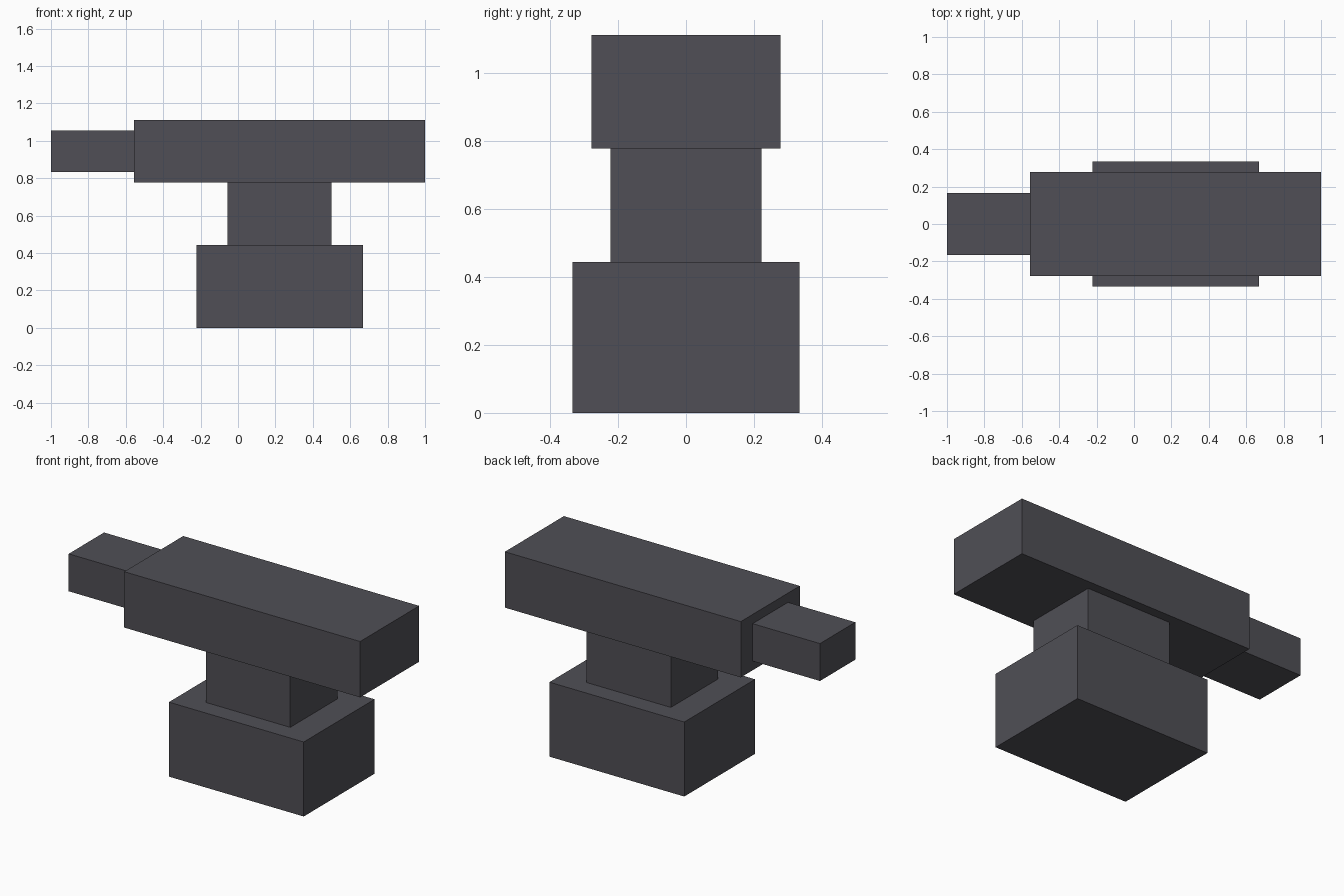
import bpy

cube = bpy.data.objects.get("Cube")
if cube:
    bpy.data.objects.remove(cube, do_unlink=True)

# Dark iron
iron = bpy.data.materials.new("dark_iron")
iron.use_nodes = True
colour = (0.08, 0.078, 0.092, 1)
iron.diffuse_color = colour
iron.node_tree.nodes["Principled BSDF"].inputs["Base Color"].default_value = colour


def block(name, x, width, z):
    """Box spanning x and z ranges, centred on y."""
    bpy.ops.mesh.primitive_cube_add(size=1)
    part = bpy.context.object
    part.name = name
    part.data.name = name
    for v in part.data.vertices:
        v.co.x = x[v.co.x > 0]
        v.co.y *= width
        v.co.z = z[v.co.z > 0]
    part.data.materials.append(iron)
    return part


# Stacked blocks, with the horn butted against the end of the top
block("base", (-0.222, 0.667), 0.667, (0, 0.444))
block("waist", (-0.056, 0.5), 0.444, (0.444, 0.778))
block("top", (-0.556, 1), 0.556, (0.778, 1.111))
block("horn", (-1, -0.556), 0.333, (0.833, 1.056))
